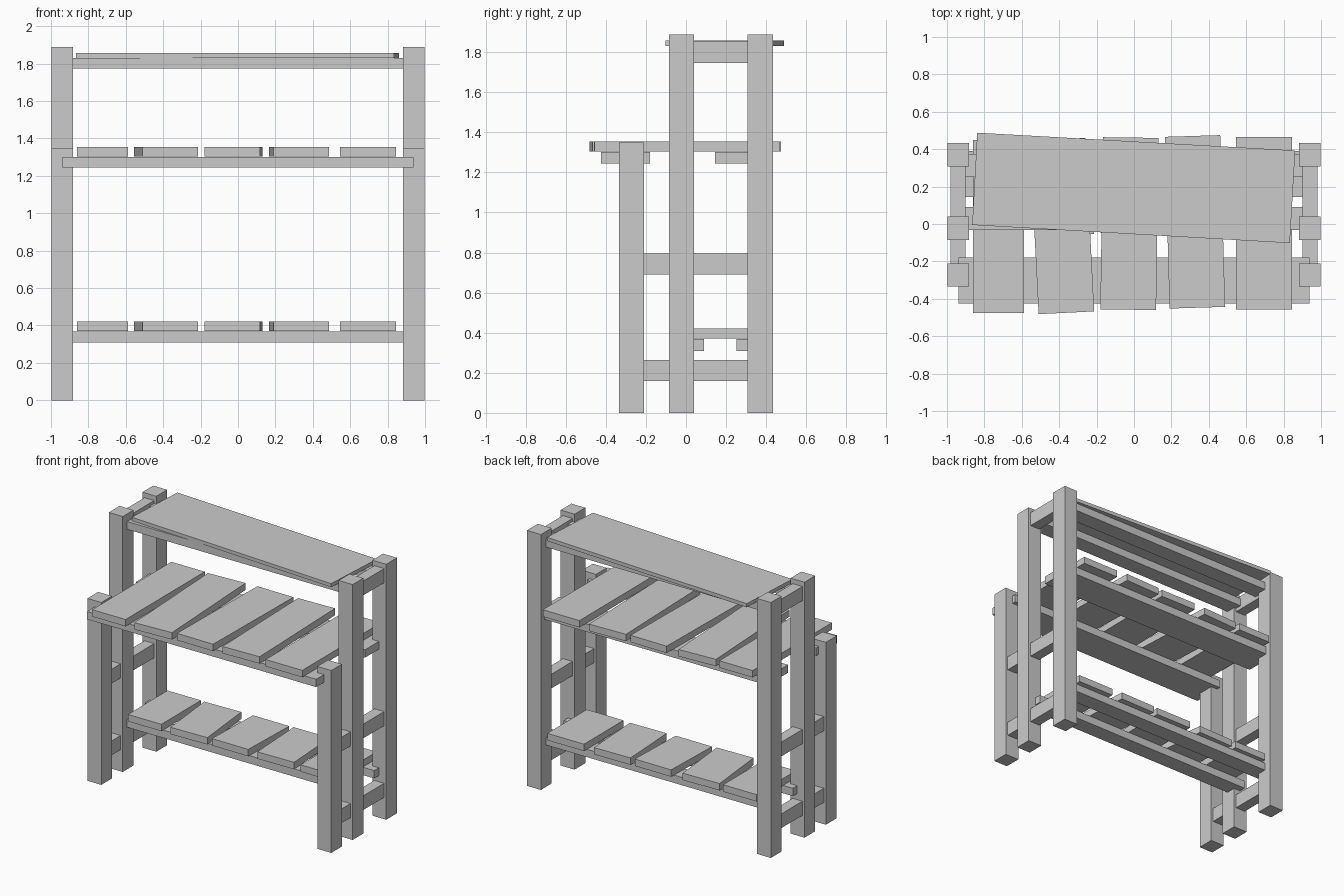
import bpy, bmesh

if "Cube" in bpy.data.objects:
    bpy.data.objects.remove(bpy.data.objects["Cube"])


def prism(name, corners, z0, z1):
    """Flat board from four counter-clockwise plan corners."""
    bm = bmesh.new()
    low = [bm.verts.new((x, y, z0)) for x, y in corners]
    high = [bm.verts.new((x, y, z1)) for x, y in corners]
    bm.faces.new(low[::-1])
    bm.faces.new(high)
    for i in range(4):
        j = (i + 1) % 4
        bm.faces.new((low[i], low[j], high[j], high[i]))
    mesh = bpy.data.meshes.new(name)
    bm.to_mesh(mesh)
    bm.free()
    obj = bpy.data.objects.new(name, mesh)
    bpy.context.collection.objects.link(obj)
    return obj


def box(name, x0, x1, y0, y1, z0, z1):
    return prism(name, [(x0, y0), (x1, y0), (x1, y1), (x0, y1)], z0, z1)


# End frames: three posts and three side rails, left and right
for side, s in (("left", -1), ("right", 1)):
    def end_box(name, a, b, *rest):
        x0, x1 = sorted((s * a, s * b))
        box(f"{side}_{name}", x0, x1, *rest)

    end_box("front_post", 0.883, 0.997, -0.335, -0.21, 0, 1.348)
    end_box("middle_post", 0.883, 0.997, -0.085, 0.04, 0, 1.888)
    end_box("rear_post", 0.883, 0.997, 0.307, 0.433, 0, 1.888)
    end_box("bottom_rail", 0.9, 0.98, -0.27, 0.37, 0.16, 0.265)
    end_box("middle_rail", 0.9, 0.98, -0.27, 0.37, 0.69, 0.795)
    end_box("top_rail", 0.9, 0.98, -0.02, 0.37, 1.747, 1.852)

# Slightly crooked planks: front left, front right, back right, back left
PLANKS = [
    [(-0.86, -0.475), (-0.587, -0.475), (-0.587, 0.45), (-0.86, 0.45)],
    [(-0.51, -0.482), (-0.213, -0.467), (-0.26, 0.46), (-0.557, 0.445)],
    [(-0.18, -0.456), (0.118, -0.46), (0.132, 0.46), (-0.166, 0.464)],
    [(0.19, -0.452), (0.487, -0.443), (0.461, 0.475), (0.165, 0.466)],
    [(0.545, -0.456), (0.845, -0.456), (0.845, 0.466), (0.545, 0.466)],
]
BARS = {"front": (-0.425, -0.18), "rear": (0.145, 0.39)}


# Shelves: two bearers each; the narrow ones have half depth
def bearers(name, z, scale, shift):
    for pos, (a, b) in BARS.items():
        box(f"{name}_{pos}_bearer", -0.937, 0.937,
            a * scale + shift, b * scale + shift, z, z + 0.058)


for name, z, scale, shift in (("potting_shelf", 1.244, 1, 0),
                              ("low_shelf", 0.31, 0.5, 0.18)):
    bearers(name, z, scale, shift)
    for i, corners in enumerate(PLANKS):
        prism(f"{name}_plank_{i + 1}",
              [(x, y * scale + shift) for x, y in corners],
              z + 0.06, z + 0.111)

# Top shelf: one thin skewed board on two bearers
bearers("top_shelf", 1.773, 0.5, 0.18)
prism("top_board", [(-0.865, -0.005), (0.833, -0.102),
                    (0.862, 0.393), (-0.838, 0.488)], 1.831, 1.858)
